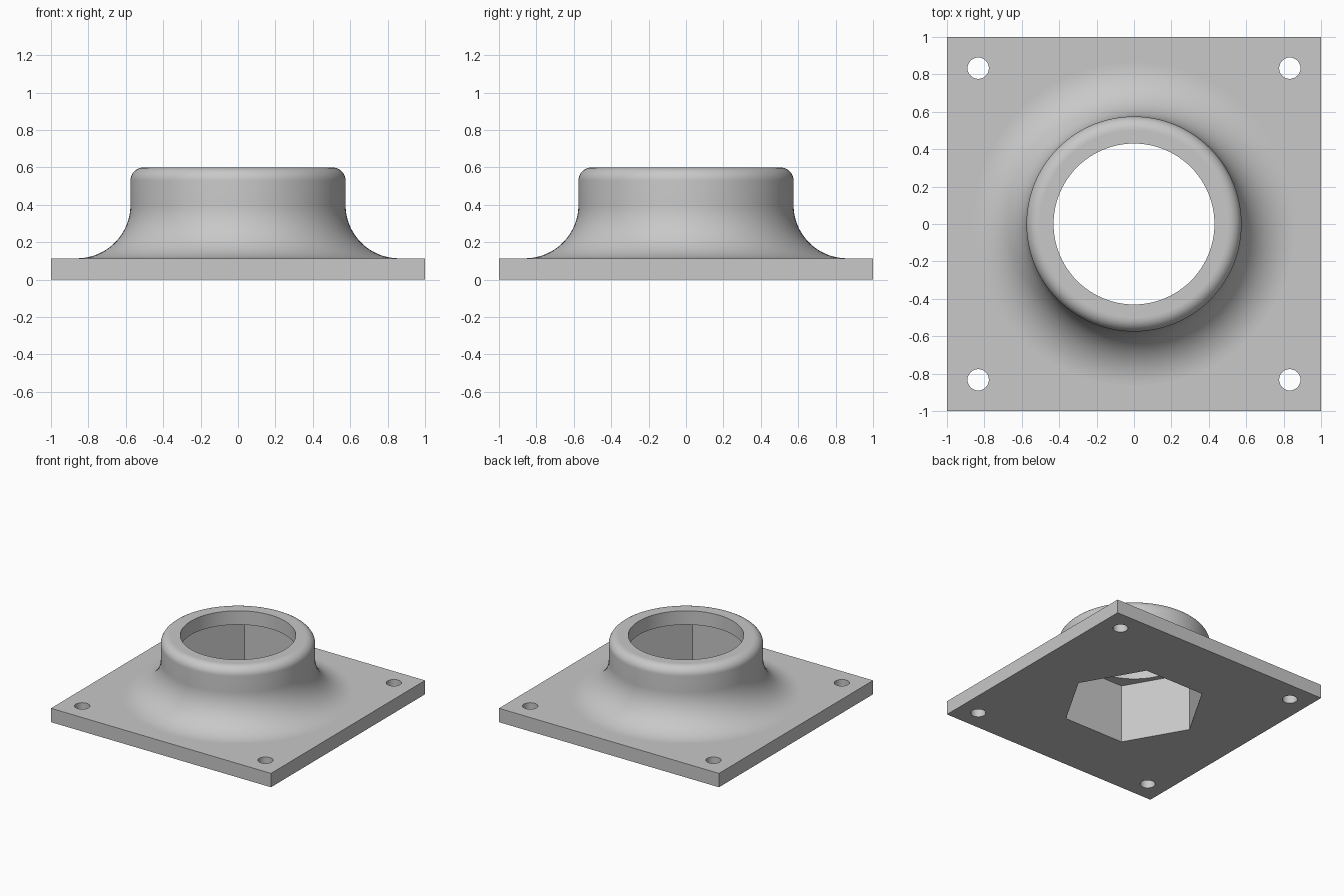
import bpy, bmesh, math
from mathutils import Matrix

if "Cube" in bpy.data.objects:
    bpy.data.objects.remove(bpy.data.objects["Cube"], do_unlink=True)

PLATE, TOP, LEDGE = 0.114, 0.6, 0.486
HUB_R, FILLET, ROUND = 0.575, 0.286, 0.07
BORE_R, HEX_R, BOLT_R, BOLT_POS = 0.43, 0.545, 0.057, 0.833
SEG = 96

grey = bpy.data.materials.new("light grey")
grey.use_nodes = True
colour = (0.58, 0.58, 0.58, 1)
grey.diffuse_color = colour
grey.node_tree.nodes["Principled BSDF"].inputs["Base Color"].default_value = colour


def finish(name, bm):
    bmesh.ops.recalc_face_normals(bm, faces=bm.faces)
    mesh = bpy.data.meshes.new(name)
    bm.to_mesh(mesh)
    bm.free()
    ob = bpy.data.objects.new(name, mesh)
    mesh.materials.append(grey)
    bpy.context.collection.objects.link(ob)
    return ob


def prism(name, radius, sides, z0, z1, x=0, y=0, turn=0):
    bm = bmesh.new()
    place = Matrix.Translation((x, y, (z0 + z1) / 2)) @ Matrix.Rotation(turn, 4, "Z")
    bmesh.ops.create_cone(bm, cap_ends=True, segments=sides, radius1=radius,
                          radius2=radius, depth=z1 - z0, matrix=place)
    return finish(name, bm)


def arc(cx, cz, r, start, end, steps):
    angles = [math.radians(start + (end - start) * i / steps) for i in range(steps + 1)]
    return [(cx + r * math.cos(a), cz + r * math.sin(a)) for a in angles]


def combine(target, other, operation):
    mod = target.modifiers.new(other.name, "BOOLEAN")
    mod.operation, mod.solver, mod.object = operation, "EXACT", other
    bpy.context.view_layer.objects.active = target
    bpy.ops.object.modifier_apply(modifier=mod.name)
    bpy.data.objects.remove(other, do_unlink=True)


# Square base plate
bm = bmesh.new()
bmesh.ops.create_cube(bm, size=1, matrix=Matrix.Translation((0, 0, PLATE / 2))
                      @ Matrix.Diagonal((2, 2, PLATE, 1)))
flange = finish("flanged_socket", bm)

# Turned hub: flared foot, straight wall, rounded rim
profile = [(0, PLATE / 2), (HUB_R + FILLET, PLATE / 2)]
profile += arc(HUB_R + FILLET, PLATE + FILLET, FILLET, 270, 180, 24)
profile += arc(HUB_R - ROUND, TOP - ROUND, ROUND, 0, 90, 10)
profile.append((0, TOP))
bm = bmesh.new()
verts = [bm.verts.new((r, 0, z)) for r, z in profile]
edges = [bm.edges.new(pair) for pair in zip(verts, verts[1:])]
bmesh.ops.spin(bm, geom=verts + edges, cent=(0, 0, 0), axis=(0, 0, 1),
               angle=math.tau, steps=SEG, use_duplicate=False)
bmesh.ops.remove_doubles(bm, verts=bm.verts, dist=1e-5)
combine(flange, finish("hub", bm), "UNION")

# Hexagonal pocket from below, round bore through the rim
combine(flange, prism("hex_pocket", HEX_R, 6, -0.1, LEDGE, turn=math.pi / 6 * 3), "DIFFERENCE")
combine(flange, prism("bore", BORE_R, SEG, 0.3, 0.8), "DIFFERENCE")

# Corner bolt holes
for sx in (-1, 1):
    for sy in (-1, 1):
        combine(flange, prism("bolt_hole", BOLT_R, 32, -0.1, 0.3,
                              sx * BOLT_POS, sy * BOLT_POS), "DIFFERENCE")

# Smooth the turned surfaces, keep level faces flat
bpy.ops.object.select_all(action="DESELECT")
flange.select_set(True)
bpy.context.view_layer.objects.active = flange
bpy.ops.object.shade_smooth_by_angle(angle=math.radians(30))
for face in flange.data.polygons:
    if abs(face.normal.z) > 0.9999:
        face.use_smooth = False
